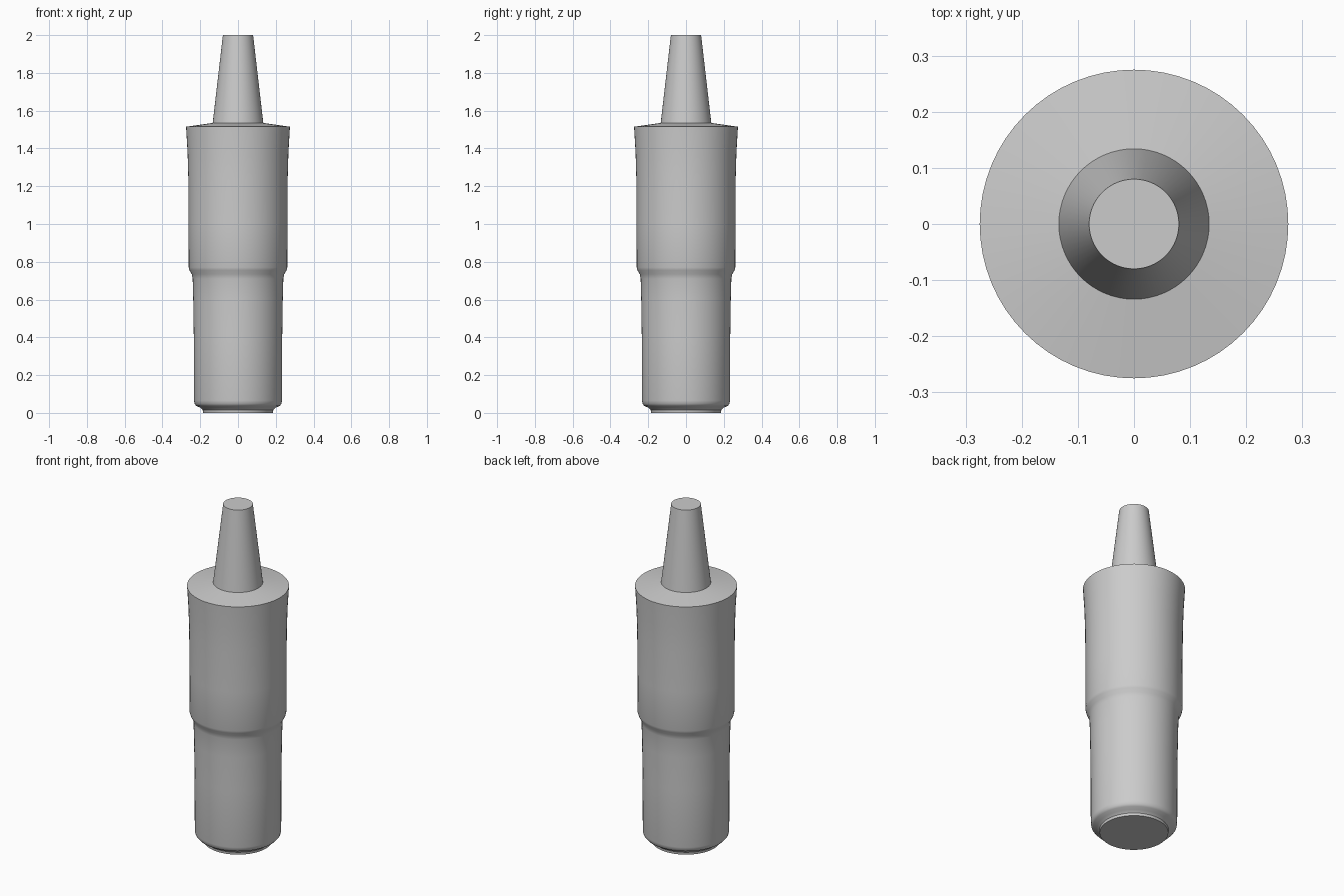
import bpy
import bmesh
import math

if "Cube" in bpy.data.objects:
    bpy.data.objects.remove(bpy.data.objects["Cube"], do_unlink=True)

SIDES = 64

# Single grey finish
grey = bpy.data.materials.new("light grey")
grey.use_nodes = True
colour = (0.6, 0.6, 0.6, 1)
grey.diffuse_color = colour
grey.node_tree.nodes["Principled BSDF"].inputs["Base Color"].default_value = colour


def lathe(name, profile):
    """Turn a bottom-to-top (radius, height) profile into a capped solid."""
    bm = bmesh.new()
    rings = []
    for radius, z in profile:
        angles = [2 * math.pi * i / SIDES for i in range(SIDES)]
        rings.append([bm.verts.new((radius * math.cos(a), radius * math.sin(a), z))
                      for a in angles])
    for low, high in zip(rings, rings[1:]):
        for i in range(SIDES):
            j = (i + 1) % SIDES
            bm.faces.new((low[i], low[j], high[j], high[i]))
    bm.faces.new(rings[0][::-1])
    bm.faces.new(rings[-1])
    mesh = bpy.data.meshes.new(name)
    bm.to_mesh(mesh)
    bm.free()
    mesh.materials.append(grey)
    obj = bpy.data.objects.new(name, mesh)
    bpy.context.collection.objects.link(obj)
    bpy.ops.object.select_all(action="DESELECT")
    obj.select_set(True)
    bpy.context.view_layer.objects.active = obj
    bpy.ops.object.shade_smooth_by_angle(angle=math.radians(35))
    return obj


# Stepped body: foot, lower barrel, shoulder, flared upper barrel, tapered tip
lathe("stepped_body", [
    (0.185, 0.0), (0.187, 0.015), (0.2, 0.028),
    (0.221, 0.037), (0.23, 0.048), (0.233, 0.065),
    (0.234, 0.4), (0.237, 0.6), (0.24, 0.71),
    (0.245, 0.735), (0.257, 0.755), (0.261, 0.77),
    (0.262, 1.0), (0.263, 1.24), (0.267, 1.38), (0.275, 1.515),
    (0.134, 1.535), (0.08, 2.0),
])
